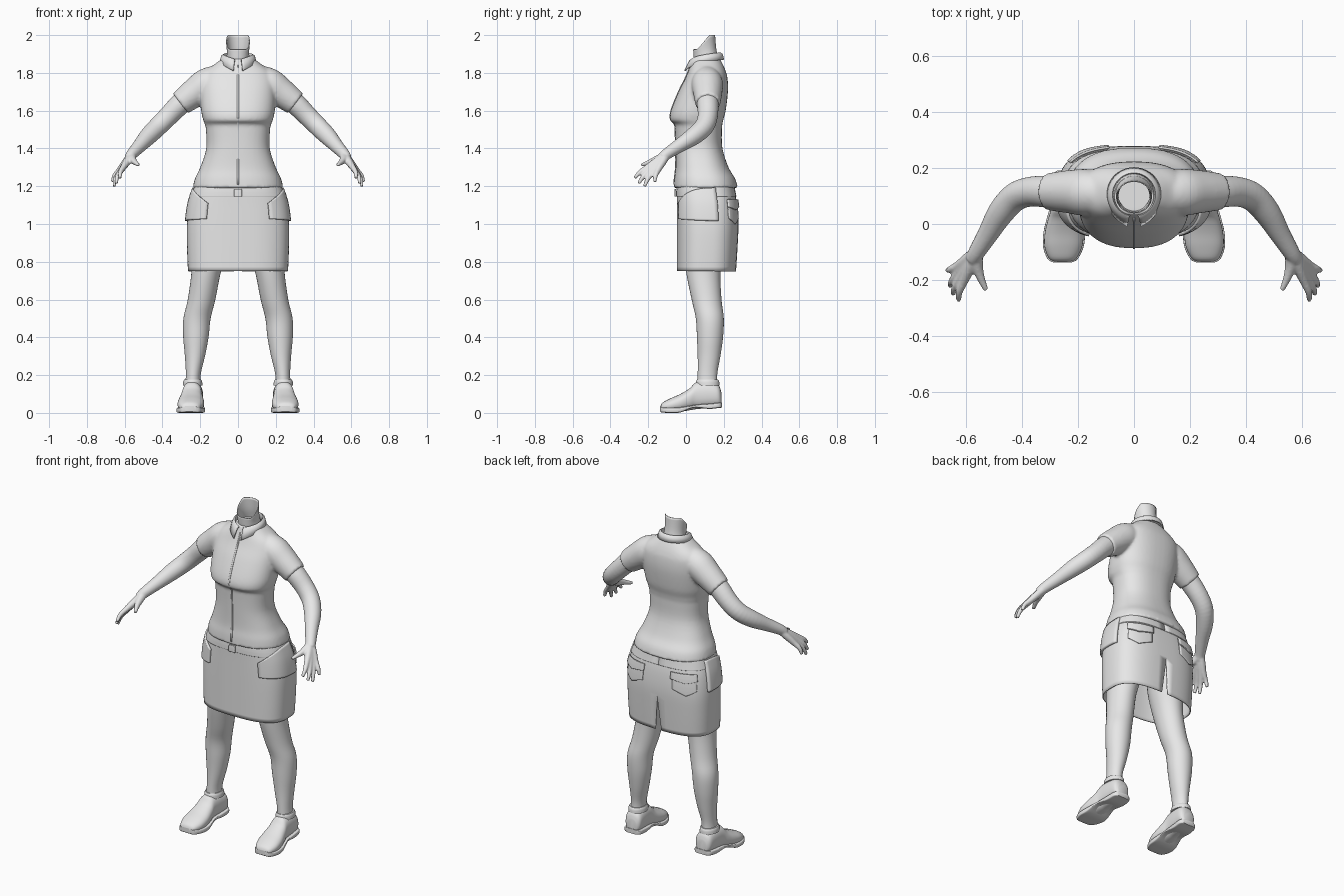
import bpy, bmesh
from math import sin, cos, pi, radians, copysign
from mathutils import Vector

if "Cube" in bpy.data.objects:
    bpy.data.objects.remove(bpy.data.objects["Cube"])

grey = bpy.data.materials.new("plain_grey")
grey.use_nodes = True
grey.diffuse_color = (0.8, 0.8, 0.8, 1)
grey.node_tree.nodes["Principled BSDF"].inputs["Base Color"].default_value = (0.8, 0.8, 0.8, 1)


def dense(rows, k=4):
    """Catmull-Rom refinement of a list of number rows."""
    out, last = [], len(rows) - 1
    for i in range(last):
        a, b, c, d = (rows[min(max(j, 0), last)] for j in (i - 1, i, i + 1, i + 2))
        for s in range(k):
            t = s / k
            out.append([q + t / 2 * (r - p + t * (2 * p - 5 * q + 4 * r - w + t * (3 * (q - r) + w - p)))
                        for p, q, r, w in zip(a, b, c, d)])
    return out + [list(rows[last])]


def at(rows, z):
    """Row at a given height, from refined rows."""
    for a, b in zip(rows, rows[1:]):
        if min(a[0], b[0]) <= z <= max(a[0], b[0]) and a[0] != b[0]:
            t = (z - a[0]) / (b[0] - a[0])
            return [p + t * (q - p) for p, q in zip(a, b)]
    return rows[0] if abs(z - rows[0][0]) < abs(z - rows[-1][0]) else rows[-1]


def point(row, a, e=2.3, off=0.0):
    """Point on a rounded cross-section; angle zero is the back."""
    z, rx, front, back = row[:4]
    cx = row[4] if len(row) > 4 else 0
    curve = lambda v: copysign(abs(v) ** (2 / e), v)
    return Vector((cx + (rx + off) * curve(sin(a)),
                   (front + back) / 2 + ((back - front) / 2 + off) * curve(cos(a)), z))


def skin(bm, rings, closed=True, caps=True):
    vs = [[bm.verts.new(p) for p in ring] for ring in rings]
    n = len(vs[0])
    for r, s in zip(vs, vs[1:]):
        for i in range(n if closed else n - 1):
            j = (i + 1) % n
            bm.faces.new((r[i], r[j], s[j], s[i]))
    if closed and caps:
        bm.faces.new(vs[0])
        bm.faces.new(vs[-1])


def loft(bm, rows, e=2.3, n=48, caps=True, lying=False):
    rings = [[point(r, 2 * pi * i / n, e) for i in range(n)] for r in dense(rows)]
    if lying:
        rings = [[p.xzy for p in ring] for ring in rings]
    skin(bm, rings, caps=caps)


def tube(bm, rows, n=20, k=4):
    rows = dense(rows, k)
    pts = [Vector(r[:3]) for r in rows]
    rings = []
    for i, p in enumerate(pts):
        d = pts[min(i + 1, len(pts) - 1)] - pts[max(i - 1, 0)]
        q = d.to_track_quat('Z', 'Y')
        rings.append([p + q @ Vector((cos(2 * pi * j / n), sin(2 * pi * j / n), 0)) * rows[i][3]
                      for j in range(n)])
    skin(bm, rings)


def finish(name, bm, mirror=False, voxel=0, thick=0, smooth=3, angle=40):
    bmesh.ops.recalc_face_normals(bm, faces=bm.faces)
    me = bpy.data.meshes.new(name)
    bm.to_mesh(me)
    bm.free()
    me.materials.append(grey)
    ob = bpy.data.objects.new(name, me)
    bpy.context.collection.objects.link(ob)
    bpy.ops.object.select_all(action='DESELECT')
    ob.select_set(True)
    bpy.context.view_layer.objects.active = ob
    bpy.ops.object.shade_smooth_by_angle(angle=radians(angle))
    if voxel:
        m = ob.modifiers.new("blend", 'REMESH')
        m.mode, m.voxel_size, m.use_smooth_shade = 'VOXEL', voxel, True
        m = ob.modifiers.new("soften", 'SMOOTH')
        m.iterations = smooth
    if thick:
        m = ob.modifiers.new("thickness", 'SOLIDIFY')
        m.thickness, m.offset = thick, 0
    if mirror:
        ob.modifiers.new("mirror", 'MIRROR').use_mirror_merge = False
    return ob


def patch(name, rows, a0, a1, low, high, e, off, mirror=False, thick=0.008, n=12):
    """Plate following a lofted surface; low and high give the edges across it."""
    bm = bmesh.new()
    rings = []
    for i in range(n + 1):
        a, t = a0 + (a1 - a0) * i / n, i / n
        lo, hi = low(t), high(t)
        rings.append([point(at(rows, lo + (hi - lo) * j / 16), a, e, off) for j in range(17)])
    skin(bm, rings, closed=False)
    return finish(name, bm, mirror=mirror, thick=thick)


# Blouse: torso and short sleeves blended into one surface
torso = [(1.19, .24, -.065, .275), (1.24, .228, -.062, .26), (1.3, .2, -.055, .225),
         (1.4, .168, -.055, .193), (1.5, .17, -.058, .19), (1.53, .176, -.062, .193),
         (1.55, .184, -.085, .197), (1.6, .195, -.08, .21), (1.7, .2, -.04, .222),
         (1.77, .195, -.005, .22), (1.81, .172, .012, .21), (1.845, .125, .025, .195),
         (1.875, .085, .035, .178)]
bm = bmesh.new()
loft(bm, torso, e=2.4)
for s in (1, -1):
    tube(bm, [(s * .08, .11, 1.79, .06), (s * .16, .112, 1.745, .083), (s * .23, .115, 1.695, .077),
              (s * .305, .115, 1.638, .066)], n=32)
finish("blouse", bm, voxel=.009)
torso = dense(torso)
patch("blouse_placket", torso, pi - .01, pi + .01, lambda t: 1.21, lambda t: 1.84, 2.4, 0, n=2, thick=.006)

# Collar: folded band that widens to two points at the front
bm = bmesh.new()
rings = []
for i in range(41):
    t = abs(i / 20 - 1)
    a = (i / 20 - 1) * radians(168)
    d = Vector((sin(a), cos(a), 0))
    mid = Vector((0, .105, 1.905 - .035 * t ** 2))
    drop = .035 + .025 * t ** 4
    rings.append([mid + d * .07 - Vector((0, 0, .03)), mid + d * .078,
                  mid + d * .086 - Vector((0, 0, .006)), mid + d * (.094 + .02 * t ** 4) - Vector((0, 0, drop))])
skin(bm, rings, closed=False)
finish("collar", bm, thick=.007, angle=60)

# Neck: open at the top, cut on a slope rising to the back
bm = bmesh.new()
neck = dense([(1.82, .085, .03, .18), (1.88, .062, .045, .168), (1.93, .057, .043, .158), (2.0, .062, .04, .152)])
rings = []
for r in neck:
    ring = []
    for i in range(32):
        p = point(r, 2 * pi * i / 32, 2)
        limit = 1.925 + .075 * min(max((p.y - .06) / .065, 0), 1)
        p.z = 1.82 + (p.z - 1.82) * (limit - 1.82) / .18
        ring.append(p)
    rings.append(ring)
skin(bm, rings, caps=False)
finish("neck", bm, thick=.004)

# Arms with hands
bm = bmesh.new()
tube(bm, [(.22, .115, 1.7, .056), (.3, .115, 1.64, .057), (.37, .115, 1.57, .053), (.425, .095, 1.515, .051),
          (.475, .04, 1.465, .047), (.52, -.035, 1.415, .037), (.56, -.1, 1.372, .03),
          (.575, -.125, 1.35, .027)], n=32)
fingers = [((.605, -.2, 1.303), (.625, -.272, 1.243)), ((.615, -.187, 1.29), (.645, -.25, 1.215)),
           ((.622, -.168, 1.283), (.656, -.22, 1.2)), ((.626, -.148, 1.287), (.664, -.165, 1.222))]
wrist = Vector((.56, -.1, 1.37))
for knuckle, tip in fingers:
    k, f = Vector(knuckle), Vector(tip)
    bend = k.lerp(f, .55) + Vector((.007, -.004, .004))
    tube(bm, [(*wrist, .022), (*wrist.lerp(k, .5), .021), (*k, .0165), (*bend, .0125), (*f, .009)], n=12)
tube(bm, [(*wrist, .022), (.56, -.145, 1.345, .022), (.547, -.19, 1.328, .015), (.527, -.235, 1.312, .009)], n=12)
finish("arms", bm, mirror=True, voxel=.0055, smooth=2)

# Skirt: open below, with a slit up the back
SKIRT = 2.8
skirt = dense([(.75, .262, -.045, .262), (.88, .267, -.045, .27), (1.0, .267, -.045, .275),
               (1.1, .255, -.045, .268), (1.17, .235, -.045, .255), (1.22, .215, -.04, .245)])
bm = bmesh.new()
rings = []
for r in skirt:
    ring = [point(r, 2 * pi * i / 64, SKIRT) for i in range(65)]
    gap = max(0, .95 - r[0]) * .1
    ring[0].x, ring[-1].x = gap, -gap
    rings.append(ring)
skin(bm, rings, closed=False)
bmesh.ops.remove_doubles(bm, verts=bm.verts, dist=.0005)
finish("skirt", bm, thick=.006)

# Skirt details: waistband, side pockets, back pockets with flaps, buckle
patch("waistband", skirt, 0, 2 * pi, lambda t: 1.145, lambda t: 1.2, SKIRT, .003, n=64)
patch("side_pockets", skirt, 1.35, 2.62, lambda t: 1.015 + .012 * t, lambda t: 1.19 - .08 * t ** 2,
      SKIRT, .008, mirror=True, thick=.014)
patch("back_pockets", skirt, .25, .95, lambda t: 1.0 + .03 * abs(t * 2 - 1), lambda t: 1.12,
      SKIRT, .005, mirror=True)
patch("back_pocket_flaps", skirt, .22, .98, lambda t: 1.075 + .015 * abs(t * 2 - 1), lambda t: 1.13,
      SKIRT, .012, mirror=True)
patch("buckle", skirt, pi - .03, pi + .03, lambda t: 1.145, lambda t: 1.185, SKIRT, .012, n=4)

# Legs
bm = bmesh.new()
loft(bm, [(1.0, .105, 0, .22, .135), (.88, .095, -.01, .2, .148), (.75, .078, 0, .182, .168), (.6, .073, .03, .188, .193),
          (.5, .072, .052, .2, .217), (.4, .067, .058, .196, .223), (.3, .053, .062, .182, .228),
          (.2, .039, .062, .165, .237), (.12, .042, .06, .17, .24)], e=2, n=32)
finish("legs", bm, mirror=True)

# Shoes: rounded upper, then a sole with a raised arch
shoe = [(-.135, .025, .012, .035), (-.123, .048, .006, .055), (-.08, .067, .004, .078), (-.03, .069, .006, .1),
        (.02, .06, .014, .13), (.055, .053, .02, .163), (.12, .053, .025, .166), (.17, .05, .03, .15),
        (.187, .032, .032, .11)]
bm = bmesh.new()
loft(bm, [(*r, .255 - .06 * (r[0] + .135)) for r in shoe], e=2.3, n=32, lying=True)
finish("shoe_uppers", bm, mirror=True, angle=60)
bm = bmesh.new()
loft(bm, [(y * 1.02, w + .005, b - .004 + (.012 if .01 < y < .06 else 0), b + .024, .255 - .06 * (y + .135))
          for y, w, b, top in shoe], e=7, n=32, lying=True)
finish("shoe_soles", bm, mirror=True)

# Shoe collars around the ankles
bm = bmesh.new()
loft(bm, [(.145, .052, .052, .178, .24), (.165, .05, .053, .176, .24), (.176, .045, .058, .17, .24)], e=2, n=32)
finish("shoe_collars", bm, mirror=True)
